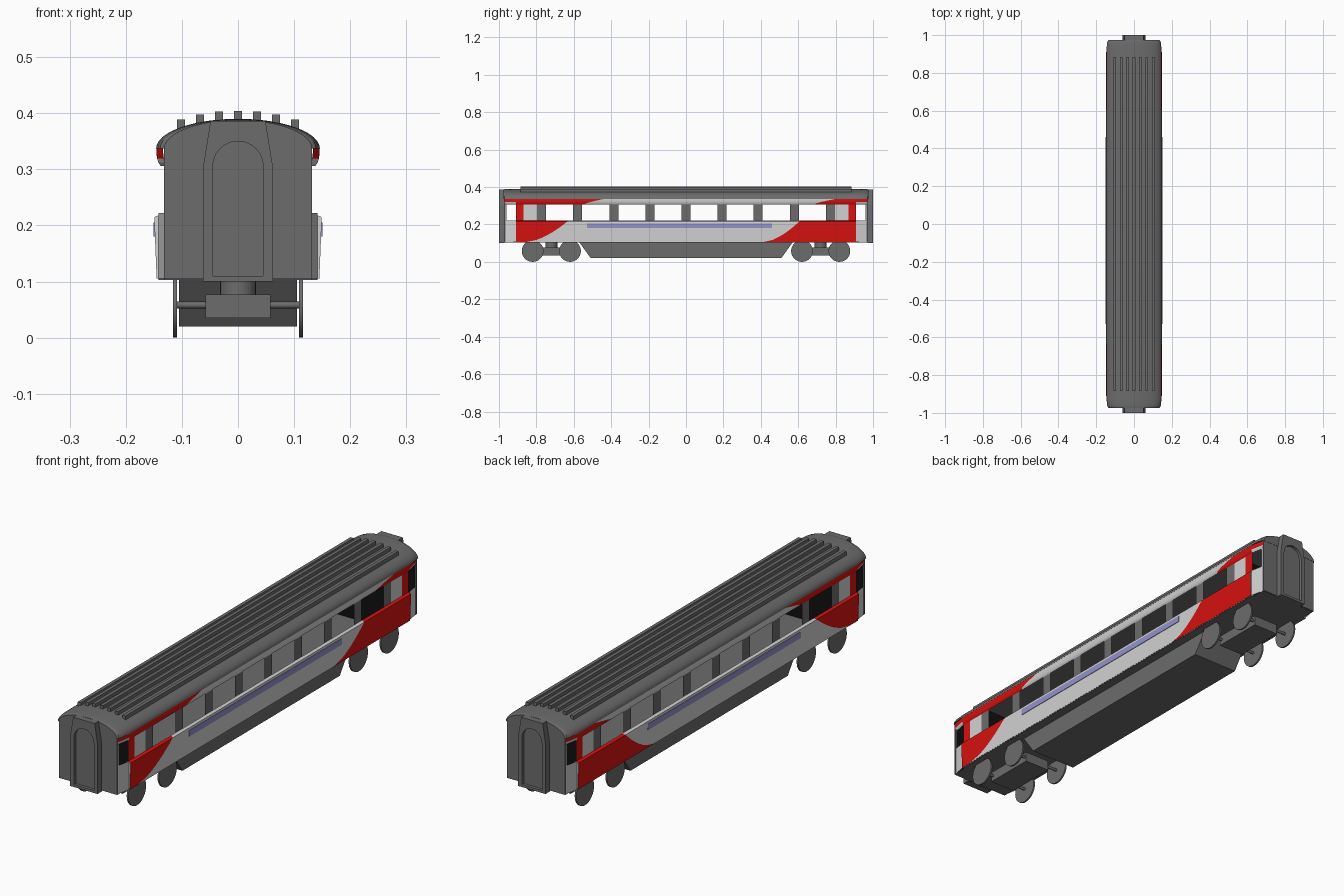
import bpy, math

if "Cube" in bpy.data.objects:
    bpy.data.objects.remove(bpy.data.objects["Cube"], do_unlink=True)


def material(name, r, g, b):
    m = bpy.data.materials.new(name)
    m.use_nodes = True
    m.diffuse_color = (r, g, b, 1)
    m.node_tree.nodes["Principled BSDF"].inputs["Base Color"].default_value = (r, g, b, 1)
    return m


GREY, LIGHT, RED, BLUE, BLACK = range(5)
PALETTE = [material("dark grey", .15, .15, .15), material("light grey", .65, .65, .65),
           material("red", .68, .006, .006), material("lavender blue", .29, .29, .6),
           material("black", .005, .005, .005)]


def build(name, verts, faces, mats, mirror="", smooth=False):
    """Make one object; mats is a colour number or one number per face."""
    me = bpy.data.meshes.new(name)
    me.from_pydata(verts, [], faces)
    if isinstance(mats, int):
        mats = [mats] * len(faces)
    used = sorted(set(mats))
    for k in used:
        me.materials.append(PALETTE[k])
    for p, k in zip(me.polygons, mats):
        p.material_index = used.index(k)
    if smooth:
        me.shade_smooth()
        me.set_sharp_from_angle(angle=.6)
    ob = bpy.data.objects.new(name, me)
    bpy.context.scene.collection.objects.link(ob)
    if mirror:
        mod = ob.modifiers.new("mirror", "MIRROR")
        mod.use_axis = ["x" in mirror, "y" in mirror, False]
        mod.use_mirror_merge = False
    return ob


def loft(name, rings, mat, mirror="", smooth=False):
    """Skin a list of equal closed rings and cap both ends."""
    n = len(rings[0])
    verts = [v for ring in rings for v in ring]
    faces = [(r * n + i, r * n + (i + 1) % n, (r + 1) * n + (i + 1) % n, (r + 1) * n + i)
             for r in range(len(rings) - 1) for i in range(n)]
    faces += [tuple(reversed(range(n))), tuple(range(len(verts) - n, len(verts)))]
    return build(name, verts, faces, mat, mirror, smooth)


def box(name, x0, x1, y0, y1, z0, z1, mat, mirror=""):
    ring = lambda z: [(x0, y0, z), (x1, y0, z), (x1, y1, z), (x0, y1, z)]
    return loft(name, [ring(z0), ring(z1)], mat, mirror)


def rod(name, axis, centre, radius, half, mat, mirror="", n=24):
    """Cylinder along x or z."""
    rings = []
    for d in (-half, half):
        ring = []
        for i in range(n):
            a = math.tau * i / n
            c, s = radius * math.cos(a), radius * math.sin(a)
            off = (d, c, s) if axis == "x" else (c, s, d)
            ring.append(tuple(p + o for p, o in zip(centre, off)))
        rings.append(ring)
    return loft(name, rings, mat, mirror, True)


def panel(name, rows, cols, colour, mirror="x"):
    """Side sheet from (x, z) rows; cols(z) gives the y cuts, colour(column, z) the paint."""
    verts, faces, mats = [], [], []
    n = len(cols(rows[0][1]))
    for x, z in rows:
        for y in cols(z):
            verts.append((x - .2 * max(0, abs(y) - .91), y, z))
    for r in range(len(rows) - 1):
        for c in range(n - 1):
            a = r * n + c
            faces.append((a, a + 1, a + n + 1, a + n))
            mats.append(colour(c, (rows[r][1] + rows[r + 1][1]) / 2))
    return build(name, verts, faces, mats, mirror)


# Slanted paint boundaries, for the lower panel and for the eave
def sweep(z, low, high, z0, z1, power):
    t = min(1, max(0, (z - z0) / (z1 - z0)))
    return low + (high - low) * t ** power


def lower_cuts(z):
    return [-.91, sweep(z, -.86, -.63, .105, .22, .6), sweep(z, .41, .61, .105, .22, .6), .91]


def eave_cuts(z):
    return [-.97, -.91, sweep(z, -.54, -.43, .31, .338, 1.3),
            sweep(z, .69, .81, .31, .338, 1.3), .91, .97]


# Bulging lower side panels with their end caps
rows = [(.145 + .004 * i / 8, .105 + .1 * i / 8) for i in range(9)]
rows += [(.1485, .215), (.138, .22)]
panel("lower_side_panel", rows, lower_cuts, lambda c, z: LIGHT if c == 1 else RED)
cap = [(x, .91, z) for x, z in rows] + [(.131, .91, .22), (.131, .91, .105)]
build("lower_panel_end", cap, [tuple(reversed(range(len(cap))))], LIGHT, "xy")

# Eave band above the windows
rows = [(.138, .306), (.142, .312), (.144, .319), (.145, .325), (.1455, .332), (.1455, .339)]
panel("eave_band", rows, eave_cuts,
      lambda c, z: LIGHT if c == 2 or (c in (0, 4) and z < .319) else RED)

# Window posts, frosted end windows and door jambs
for i in range(-4, 5):
    y = i * .193
    panel("window_post", [(.138, .218), (.138, .308)],
          lambda z, y=y: [y - .024, y + .024], lambda c, z: GREY)
panel("frosted_window_and_jamb", [(.138, .218), (.138, .308)],
      lambda z: [.796, .868, .91], lambda c, z: LIGHT if c == 0 else RED, "xy")

# Tapered door bays with open windows
panel("door_lower", [(.142, .105), (.142, .222)], lambda z: [.91, .97], lambda c, z: LIGHT, "xy")
panel("door_post", [(.142, .222), (.142, .308)], lambda z: [.96, .97], lambda c, z: LIGHT, "xy")

# Waist stripe plate on each side
box("waist_stripe", .1465, .1505, -.53, .46, .18, .205, BLUE, "x")


# Roof and end walls share one arched section
def arch(w, h, z, n=24):
    return [(w * math.cos(math.pi * i / n), z + h * math.sin(math.pi * i / n)) for i in range(n + 1)]


stations = [(-.975, .9), (-.97, .95), (-.955, .98), (-.92, 1), (.92, 1), (.955, .98), (.97, .95), (.975, .9)]
loft("roof", [[(x, y, z) for x, z in reversed(arch(.146 * k, .053 * (.5 + .5 * k), .337))]
              for y, k in stations], GREY, smooth=True)


def bulkhead(name, w, y0, y1, mat):
    outline = [(w, .105)] + arch(w, .05, .335) + [(-w, .105)]
    return loft(name, [[(x, y, z) for x, z in reversed(outline)] for y in (y0, y1)], mat, "y")


bulkhead("end_wall", .132, .966, .974, GREY)
bulkhead("end_wall_lining", .13, .962, .965, BLACK)
bulkhead("partition", .13, .798, .802, BLACK)

# Roof ribs follow the arch
for i in range(-3, 4):
    x = i * .0338
    z = .337 + .053 * math.sqrt(1 - (x / .146) ** 2)
    box("roof_rib", x - .007, x + .007, -.885, .885, z - .01, z + .014, GREY)

# Gangway frames with an arched recess
inner, outer = [(.045, .11), (.045, .305)], [(.062, .1), (.062, .305)]
for i in range(1, 12):
    a = math.pi * i / 12
    inner.append((.045 * math.cos(a), .305 + .045 * math.sin(a)))
    t = min(1, 2 * (1 - abs(1 - i / 6)))
    edge = .062 - .013 * t if t < 1 else .049 * abs(math.cos(a)) / .866 * .866 / .5
    outer.append((math.copysign(min(edge, .049 if t == 1 else 1), math.cos(a)) if i != 6 else 0,
                  .305 + .081 * t))
inner += [(-.045, .305), (-.045, .11)]
outer += [(-.062, .305), (-.062, .1)]
loops = [(outer, .97), (outer, 1), (inner, 1), (inner, .988)]
verts = [(x, y, z) for pts, y in loops for x, z in pts]
n = len(outer)
faces = [(r * n + i, (r + 1) * n + i, (r + 1) * n + (i + 1) % n, r * n + (i + 1) % n)
         for r in range(3) for i in range(n)]
faces.append(tuple(reversed(range(3 * n, 4 * n))))
build("gangway", verts, faces, GREY, "y")

# Floor and tapered equipment case underneath
box("floor", -.142, .142, -.91, .91, .103, .107, GREY)
box("vestibule_floor", -.131, .131, .91, .97, .103, .107, GREY, "y")
side = [(-.57, .104), (-.51, .02), (.51, .02), (.57, .104)]
loft("underfloor_case", [[(x, y, z) for y, z in side] for x in (-.105, .105)], GREY)

# Bogies: frame, pivot, axles and disc wheels
box("bogie_frame", -.058, .058, .61, .83, .035, .077, GREY, "y")
rod("bogie_pivot", "z", (0, .72, .09), .032, .015, GREY, "y")
for y in (.62, .82):
    rod("axle", "x", (0, y, .058), .006, .11, GREY, "y", 12)
    rod("wheel", "x", (.1125, y, .058), .058, .0035, GREY, "xy", 32)
